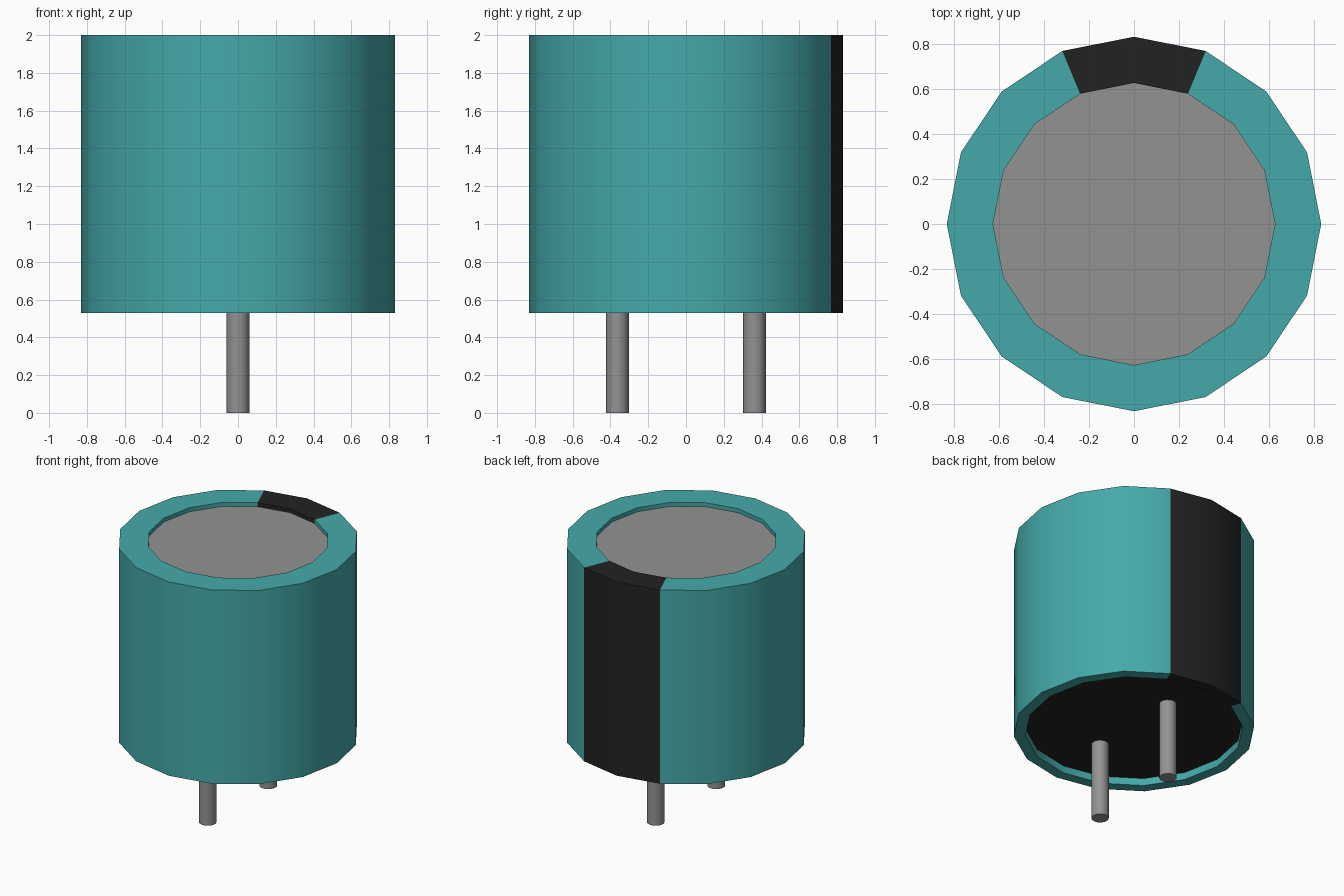
import bpy
import bmesh
import math

old = bpy.data.objects.get("Cube")
if old:
    bpy.data.objects.remove(old, do_unlink=True)

SIDES = 16
PINS_Y = 0.363


def material(name, colour):
    m = bpy.data.materials.new(name)
    m.use_nodes = True
    m.diffuse_color = (*colour, 1)
    bsdf = next(n for n in m.node_tree.nodes if n.type == 'BSDF_PRINCIPLED')
    bsdf.inputs["Base Color"].default_value = (*colour, 1)
    return m


teal = material("teal sleeve", (0.060, 0.400, 0.400))
black = material("black", (0.016, 0.016, 0.016))
grey = material("grey metal", (0.290, 0.290, 0.290))


def finish(name, bm, *mats):
    mesh = bpy.data.meshes.new(name)
    bm.to_mesh(mesh)
    bm.free()
    for m in mats:
        mesh.materials.append(m)
    ob = bpy.data.objects.new(name, mesh)
    bpy.context.collection.objects.link(ob)
    bpy.ops.object.select_all(action='DESELECT')
    ob.select_set(True)
    bpy.context.view_layer.objects.active = ob
    bpy.ops.object.shade_smooth_by_angle(angle=math.radians(30))
    return ob


def ring(bm, radius, z, y=0.0):
    return [bm.verts.new((radius * math.cos(2 * math.pi * i / SIDES),
                          y + radius * math.sin(2 * math.pi * i / SIDES), z))
            for i in range(SIDES)]


def lathe(profile, y=0.0):
    """Join rings of (radius, z), listed from the bottom inside to the top."""
    bm = bmesh.new()
    rings = [ring(bm, r, z, y) for r, z in profile]
    for a, b in zip(rings, rings[1:]):
        for i in range(SIDES):
            j = (i + 1) % SIDES
            bm.faces.new((a[i], a[j], b[j], b[i]))
    return bm, rings


# Sleeve, folded over the top and bottom rims, with a stripe at the back
bm, _ = lathe([(0.75, 0.585), (0.75, 0.53), (0.83, 0.53),
               (0.83, 2.0), (0.625, 2.0), (0.625, 1.97)])
for f in bm.faces:
    c = f.calc_center_median()
    f.material_index = int(c.y > 0 and abs(c.x) < 0.3 * c.y)
finish("sleeve", bm, teal, black)

# Recessed top plate and base seal
for name, radius, z, mat in (("top_plate", 0.625, 1.97, grey),
                             ("base_seal", 0.75, 0.585, black)):
    bm = bmesh.new()
    verts = ring(bm, radius, z)
    bm.faces.new(verts if name == "top_plate" else verts[::-1])
    finish(name, bm, mat)

# Two contact pins
for name, y in (("front_pin", -PINS_Y), ("back_pin", PINS_Y)):
    bm, rings = lathe([(0.06, 0.0), (0.06, 0.6)], y)
    bm.faces.new(rings[0][::-1])
    bm.faces.new(rings[1])
    finish(name, bm, grey)
